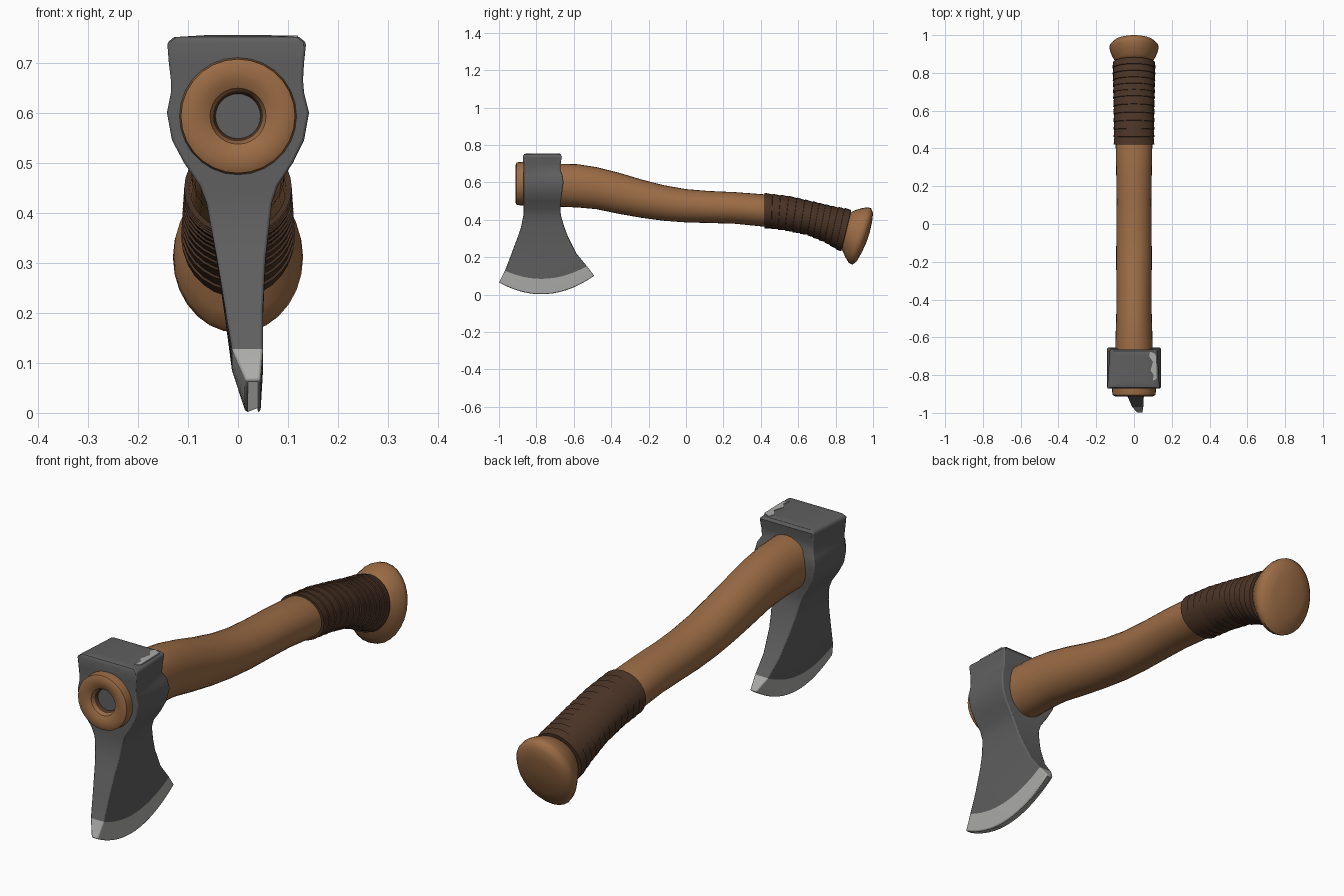
import bpy, bmesh, math
from mathutils import Vector

cube = bpy.data.objects.get("Cube")
if cube:
    bpy.data.objects.remove(cube, do_unlink=True)


def material(name, rgb):
    m = bpy.data.materials.new(name)
    m.use_nodes = True
    m.diffuse_color = (*rgb, 1)
    m.node_tree.nodes["Principled BSDF"].inputs["Base Color"].default_value = (*rgb, 1)
    return m


WOOD = material("wood", (0.33, 0.15, 0.06))
LEATHER = material("dark leather", (0.07, 0.034, 0.019))
STEEL = material("dark steel", (0.115, 0.115, 0.115))
EDGE = material("bright steel", (0.41, 0.41, 0.40))


def loft(name, rings, mats, rule=None, smooth=40, bevel=0):
    """Skin closed rings of points; rule(ring index) picks the material."""
    bm = bmesh.new()
    rows = [[bm.verts.new(p) for p in ring] for ring in rings]
    n = len(rows[0])
    for i, (a, b) in enumerate(zip(rows, rows[1:])):
        for j in range(n):
            k = (j + 1) % n
            f = bm.faces.new((a[j], a[k], b[k], b[j]))
            f.material_index = rule(i) if rule else 0
    for row, i in ((rows[0], 0), (rows[-1], len(rows) - 2)):
        f = bm.faces.new(row)
        f.material_index = rule(i) if rule else 0
    bmesh.ops.recalc_face_normals(bm, faces=bm.faces)
    mesh = bpy.data.meshes.new(name)
    bm.to_mesh(mesh)
    bm.free()
    ob = bpy.data.objects.new(name, mesh)
    bpy.context.collection.objects.link(ob)
    for m in mats:
        mesh.materials.append(m)
    if bevel:
        mod = ob.modifiers.new("soft edges", 'BEVEL')
        mod.width, mod.segments, mod.angle_limit = bevel, 2, math.radians(50)
    bpy.ops.object.select_all(action='DESELECT')
    ob.select_set(True)
    bpy.context.view_layer.objects.active = ob
    bpy.ops.object.shade_smooth_by_angle(angle=math.radians(smooth))
    return ob


def oval(top, bottom, half_width, n=28, scale=1.0):
    """Oval ring through a top and a bottom (y, z) point."""
    t, b = Vector((0, *top)), Vector((0, *bottom))
    c, up = (t + b) / 2, (t - b) / 2 * scale
    side = Vector((half_width * scale, 0, 0))
    return [c + side * math.cos(a) + up * math.sin(a)
            for a in (2 * math.pi * j / n for j in range(n))]


# Handle: drilled front end, then the curved shaft
HOLE_Z = 0.593
front = [(-0.82, 0.004), (-0.85, 0.038), (-0.885, 0.05), (-0.9, 0.056), (-0.908, 0.072),
         (-0.912, 0.1), (-0.905, 0.114), (-0.87, 0.117)]
rings = [oval((y, HOLE_Z + r), (y, HOLE_Z - r), r) for y, r in front]
shaft = [(-0.68, 0.7, 0.47, 0.1), (-0.58, 0.697, 0.466, 0.097), (-0.48, 0.682, 0.457, 0.094),
         (-0.36, 0.652, 0.432, 0.093), (-0.24, 0.616, 0.411, 0.094), (-0.12, 0.585, 0.395, 0.094),
         (0, 0.564, 0.386, 0.093), (0.12, 0.554, 0.383, 0.092), (0.26, 0.548, 0.379, 0.094),
         (0.42, 0.536, 0.363, 0.097)]
rings += [oval((y, t), (y, b), w) for y, t, b, w in shaft]
rings += [oval((0.65, 0.48), (0.62, 0.34), 0.09), oval((0.88, 0.44), (0.83, 0.26), 0.09)]
loft("handle", rings, [WOOD, LEATHER], lambda i: 1 if i < 2 else 0)

# Leather grip: overlapping turns following the bend
grip = [((0.42, 0.543), (0.42, 0.356), 0.106), ((0.55, 0.527), (0.53, 0.343), 0.107),
        ((0.68, 0.498), (0.65, 0.318), 0.109), ((0.78, 0.474), (0.74, 0.28), 0.111),
        ((0.885, 0.455), (0.83, 0.228), 0.113)]
rings = [oval(*grip[0], scale=0.9)]
TURNS = 12
for k in range(TURNS):
    for part, swell in ((0.0, 1.015), (0.5, 1.0), (0.96, 0.975)):
        u = (k + part) / TURNS * (len(grip) - 1)
        i = min(int(u), len(grip) - 2)
        (t0, b0, w0), (t1, b1, w1) = grip[i], grip[i + 1]
        f = u - i
        top = Vector(t0).lerp(Vector(t1), f)
        bottom = Vector(b0).lerp(Vector(b1), f)
        rings.append(oval(top, bottom, w0 + (w1 - w0) * f, scale=swell))
rings.append(oval(*grip[-1], scale=0.88))
loft("leather_grip", rings, [LEATHER], smooth=25)

# Flared pommel
pommel = [((0.875, 0.435), (0.825, 0.26), 0.088), ((0.9, 0.45), (0.835, 0.238), 0.102),
          ((0.94, 0.462), (0.852, 0.2), 0.118), ((0.972, 0.467), (0.87, 0.17), 0.128),
          ((0.99, 0.462), (0.89, 0.16), 0.13), ((1.0, 0.435), (0.913, 0.178), 0.115),
          ((0.995, 0.39), (0.94, 0.225), 0.075), ((0.982, 0.33), (0.967, 0.285), 0.02)]
loft("pommel", [oval(*p) for p in pommel], [WOOD], smooth=60)

# Axe head: rows of z, front y, back y, left and right x, end sag, end tilt
head = [(0.003, -1.0, -0.49, 0.015, 0.045, 0.08, 0.018),
        (0.085, -0.968, -0.53, -0.012, 0.05, 0.055, 0.012),
        (0.19, -0.936, -0.585, -0.026, 0.05, 0.025, 0.004),
        (0.3, -0.9, -0.63, -0.042, 0.055, 0.008, 0),
        (0.36, -0.882, -0.65, -0.052, 0.061, 0, 0),
        (0.42, -0.87, -0.668, -0.063, 0.068, 0, 0),
        (0.455, -0.87, -0.672, -0.077, 0.08, 0, 0),
        (0.5, -0.87, -0.668, -0.108, 0.11, 0, 0),
        (0.545, -0.87, -0.662, -0.132, 0.132, 0, 0),
        (0.6, -0.87, -0.655, -0.142, 0.142, 0, 0),
        (0.64, -0.87, -0.66, -0.134, 0.132, 0, 0),
        (0.665, -0.87, -0.672, -0.128, 0.124, 0, 0),
        (0.7, -0.87, -0.67, -0.132, 0.126, 0, 0),
        (0.74, -0.872, -0.664, -0.135, 0.13, 0, 0),
        (0.751, -0.865, -0.672, -0.122, 0.117, 0, 0),
        (0.755, -0.85, -0.69, -0.06, 0.06, 0, 0)]
COLS = 14
rings = []
for z, y0, y1, xl, xr, sag, tilt in head:
    sides = ([], [])
    for j in range(COLS + 1):
        s = 2 * j / COLS - 1
        y = y0 + (y1 - y0) * j / COLS
        taper = 1 - 0.05 * s if z > 0.65 else 1
        for side, x in zip(sides, (xl, xr)):
            side.append((x * taper, y, z + sag * s * s + tilt * s))
    rings.append(sides[0] + sides[1][::-1])
loft("axe_head", rings, [STEEL, EDGE], lambda i: 1 if i == 0 else 0, bevel=0.005)

# Worn bright patch on the poll
worn = [(0.117, -0.69), (0.085, -0.675), (0.08, -0.7), (0.1, -0.73),
        (0.088, -0.775), (0.105, -0.8), (0.098, -0.83), (0.12, -0.82)]
loft("worn_patch", [[(x, y, z) for x, y in worn] for z in (0.749, 0.7545)], [EDGE])
